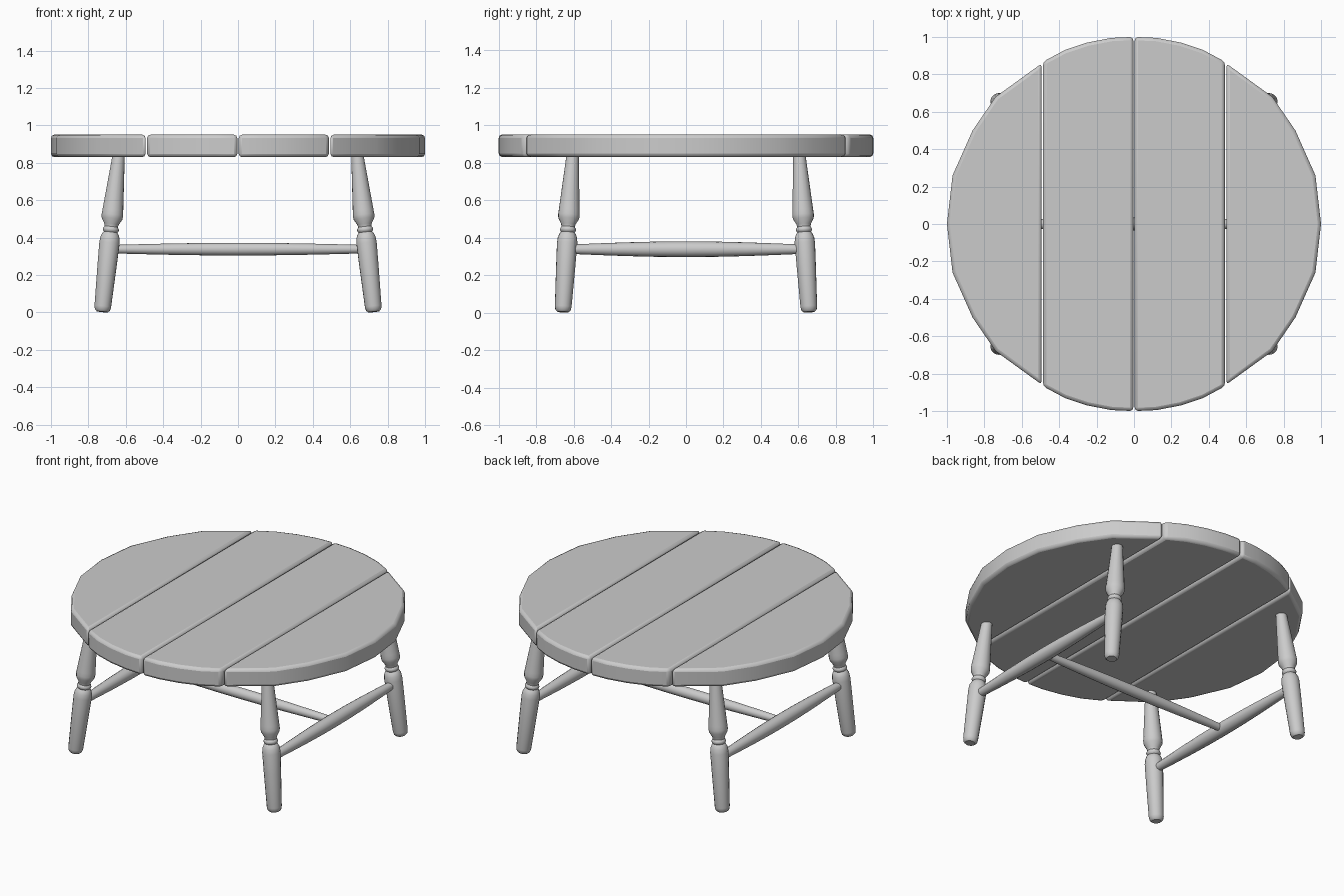
import bpy, bmesh, math
from mathutils import Vector

if "Cube" in bpy.data.objects:
    bpy.data.objects.remove(bpy.data.objects["Cube"])


def make_object(name, bm):
    bmesh.ops.recalc_face_normals(bm, faces=bm.faces)
    me = bpy.data.meshes.new(name)
    bm.to_mesh(me)
    bm.free()
    ob = bpy.data.objects.new(name, me)
    bpy.context.collection.objects.link(ob)
    return ob


def smooth(ob, angle):
    bpy.ops.object.select_all(action='DESELECT')
    ob.select_set(True)
    bpy.context.view_layer.objects.active = ob
    bpy.ops.object.shade_smooth_by_angle(angle=math.radians(angle))


def turned(name, start, end, profile, sides=16):
    """Lathe a (fraction along axis, radius) profile between two points."""
    start, end = Vector(start), Vector(end)
    rot = (end - start).to_track_quat('Z', 'Y')
    bm = bmesh.new()
    rings = []
    for t, r in profile:
        ring = []
        for i in range(sides):
            a = 2 * math.pi * i / sides
            off = rot @ Vector((r * math.cos(a), r * math.sin(a), 0))
            ring.append(bm.verts.new(start.lerp(end, t) + off))
        rings.append(ring)
    for lo, hi in zip(rings, rings[1:]):
        for i in range(sides):
            j = (i + 1) % sides
            bm.faces.new((lo[i], lo[j], hi[j], hi[i]))
    bm.faces.new(rings[0][::-1])
    bm.faces.new(rings[-1])
    smooth(make_object(name, bm), 40)


def plank(name, outline, z0, z1):
    """Extrude a flat outline and round its edges."""
    bm = bmesh.new()
    face = bm.faces.new([bm.verts.new((x, y, z0)) for x, y in outline])
    ext = bmesh.ops.extrude_face_region(bm, geom=[face])
    verts = [v for v in ext['geom'] if isinstance(v, bmesh.types.BMVert)]
    bmesh.ops.translate(bm, verts=verts, vec=(0, 0, z1 - z0))
    ob = make_object(name, bm)
    mod = ob.modifiers.new("rounded_edges", 'BEVEL')
    mod.width = 0.018
    mod.segments = 2
    mod.limit_method = 'ANGLE'
    mod.angle_limit = math.radians(32)
    smooth(ob, 35)


# Table top: four planks cut to a circle
inner = [(0.004, 1.0), (0.12, 0.995), (0.25, 0.97), (0.37, 0.93), (0.486, 0.868)]
outer = [(0.494, 0.858), (0.74, 0.68), (0.863, 0.5), (0.97, 0.26), (1.0, 0.0)]
inner_outline = inner + [(x, -y) for x, y in reversed(inner)]
outer_outline = outer + [(x, -y) for x, y in reversed(outer[:-1])]
for side, s in (("left", -1), ("right", 1)):
    plank(f"inner_plank_{side}", [(s * x, y) for x, y in inner_outline], 0.83, 0.95)
    plank(f"outer_plank_{side}", [(s * x, y) for x, y in outer_outline], 0.83, 0.95)

# Splayed turned legs
leg = [(0, 0.030), (0.012, 0.041), (0.035, 0.045), (0.30, 0.052), (0.44, 0.055),
       (0.475, 0.052), (0.50, 0.043), (0.508, 0.036), (0.515, 0.041), (0.525, 0.044),
       (0.535, 0.041), (0.543, 0.036), (0.56, 0.039), (0.595, 0.056), (0.62, 0.058),
       (0.65, 0.056), (1, 0.033)]
for sx, nx in ((-1, "left"), (1, "right")):
    for sy, ny in ((-1, "front"), (1, "back")):
        turned(f"{ny}_leg_{nx}", (sx * 0.726, sy * 0.657, 0.003),
               (sx * 0.638, sy * 0.605, 0.84), leg)


# Stretchers: swelling side rails and one cross rail
def rail(r_end, r_mid):
    return [(i / 8, r_end + (r_mid - r_end) * math.sin(math.pi * i / 8))
            for i in range(9)]


for sx, nx in ((-1, "left"), (1, "right")):
    turned(f"side_stretcher_{nx}", (sx * 0.692, -0.635, 0.338),
           (sx * 0.692, 0.635, 0.338), rail(0.024, 0.042))
turned("cross_stretcher", (-0.69, 0, 0.338), (0.69, 0, 0.338), rail(0.022, 0.034))
